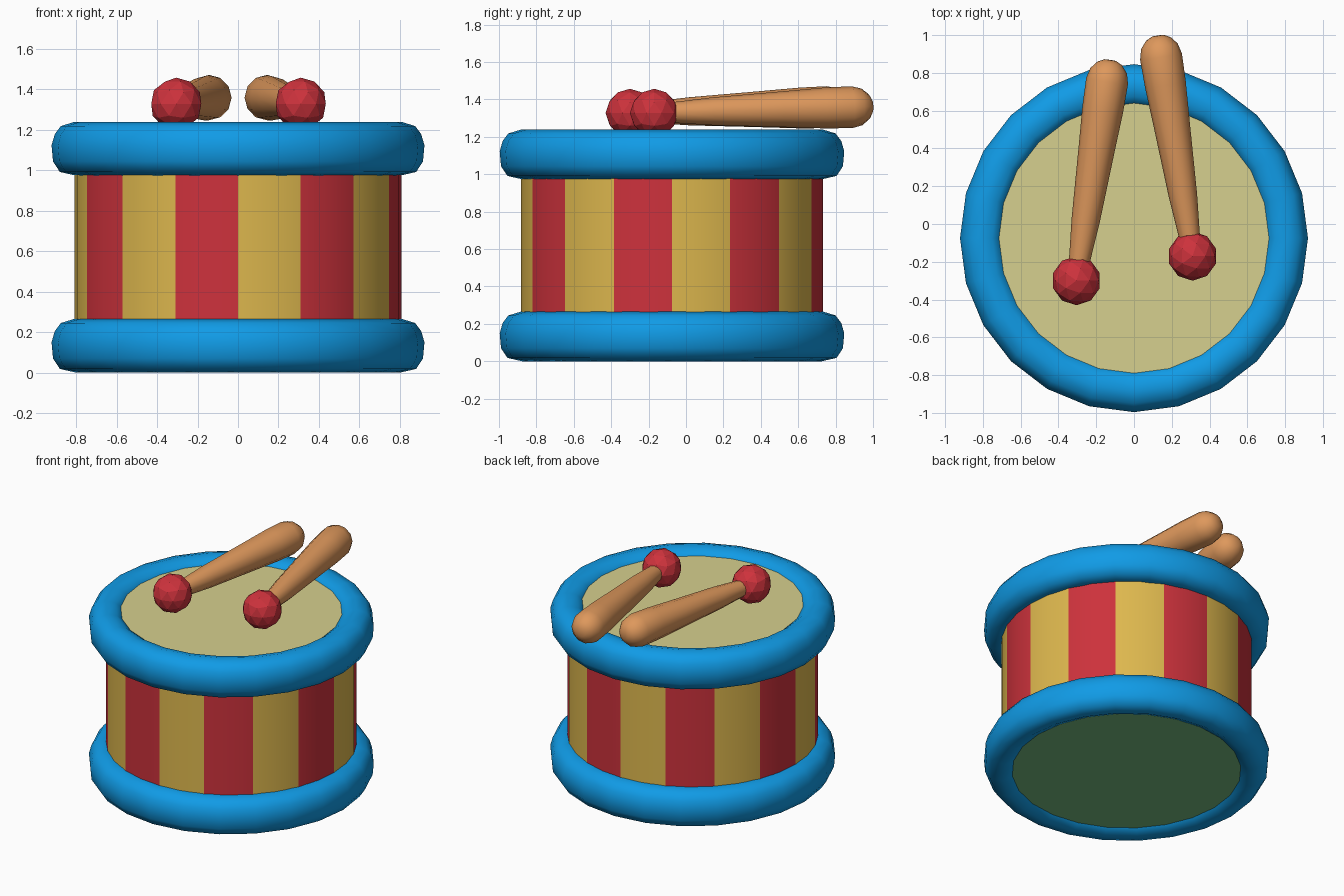
import bpy, bmesh, math
from mathutils import Vector

if "Cube" in bpy.data.objects:
    bpy.data.objects.remove(bpy.data.objects["Cube"])

CY = -0.075  # drum axis offset in y


def lin(c):
    c /= 255
    return c / 12.92 if c <= 0.04045 else ((c + 0.055) / 1.055) ** 2.4


def material(name, rgb):
    m = bpy.data.materials.new(name)
    m.diffuse_color = (*[lin(c) for c in rgb], 1)
    m.use_nodes = True
    m.node_tree.nodes["Principled BSDF"].inputs["Base Color"].default_value = m.diffuse_color
    return m


BLUE = material("blue", (16, 155, 230))
RED = material("red", (205, 50, 60))
GOLD = material("gold", (222, 184, 78))
CREAM = material("cream", (214, 208, 142))
GREEN = material("green", (118, 188, 128))
WOOD = material("wood", (222, 152, 92))


def finish(bm, name, mats, loc, angle=None):
    bmesh.ops.recalc_face_normals(bm, faces=bm.faces)
    mesh = bpy.data.meshes.new(name)
    bm.to_mesh(mesh)
    bm.free()
    for m in mats:
        mesh.materials.append(m)
    ob = bpy.data.objects.new(name, mesh)
    bpy.context.collection.objects.link(ob)
    ob.location = loc
    if angle:
        bpy.ops.object.select_all(action='DESELECT')
        ob.select_set(True)
        bpy.context.view_layer.objects.active = ob
        bpy.ops.object.shade_smooth_by_angle(angle=math.radians(angle))
    return ob


def lathe(profile, n, closed=False):
    """Spin (radius, height) points round z; open ends are capped."""
    bm = bmesh.new()
    rings = []
    for r, z in profile:
        rings.append([bm.verts.new((r * math.sin(2 * math.pi * i / n),
                                    -r * math.cos(2 * math.pi * i / n), z))
                      for i in range(n)])
    pairs = list(zip(rings, rings[1:]))
    if closed:
        pairs.append((rings[-1], rings[0]))
    for a, b in pairs:
        for i in range(n):
            j = (i + 1) % n
            bm.faces.new((a[i], a[j], b[j], b[i]))
    if not closed:
        bm.faces.new(rings[0])
        bm.faces.new(rings[-1])
    return bm


# Striped shell: sixteen alternating stripes, two facets each
bm = lathe([(0.808, 0.12), (0.808, 1.12)], 32)
for f in bm.faces:
    if len(f.verts) == 4:
        c = f.calc_center_median()
        f.material_index = int((math.atan2(c.x, -c.y) % (2 * math.pi)) / (math.pi / 8)) % 2
finish(bm, "drum_shell", [GOLD, RED], (0, CY, 0), 30)

# Padded rims, top and bottom
rim = [(0.715, 0.225), (0.75, 0.25), (0.81, 0.265), (0.875, 0.245), (0.905, 0.205),
       (0.921, 0.15), (0.914, 0.07), (0.88, 0.018), (0.80, 0.0), (0.74, 0.03),
       (0.705, 0.08), (0.70, 0.17)]
for name, z in (("bottom_rim", 0.0), ("top_rim", 0.973)):
    finish(lathe(rim, 24, True), name, [BLUE], (0, CY, z), 60)

# Drum skin and base plate
finish(lathe([(0.716, 1.10), (0.716, 1.198)], 24), "drum_skin", [CREAM], (0, CY, 0), 30)
finish(lathe([(0.741, 0.032), (0.72, 0.12)], 24), "base_plate", [GREEN], (0, CY, 0), 30)

# Drumsticks: tapered handle with a rounded end and a faceted ball
handle = [(0.052, 0.04), (0.057, 0.12), (0.075, 0.32), (0.096, 0.70), (0.109, 0.92),
          (0.112, 1.07), (0.098, 1.125), (0.065, 1.165), (0.03, 1.182)]
for side, ball, end in (("left", (-0.305, -0.30, 1.327), (-0.125, 0.87, 1.362)),
                        ("right", (0.31, -0.17, 1.327), (0.125, 1.0, 1.362))):
    ob = finish(lathe(handle, 12), side + "_stick", [WOOD], ball, 45)
    ob.rotation_euler = (Vector(end) - Vector(ball)).to_track_quat('Z', 'Y').to_euler()
    bm = bmesh.new()
    bmesh.ops.create_icosphere(bm, subdivisions=2, radius=0.13)
    finish(bm, side + "_ball", [RED], ball)
